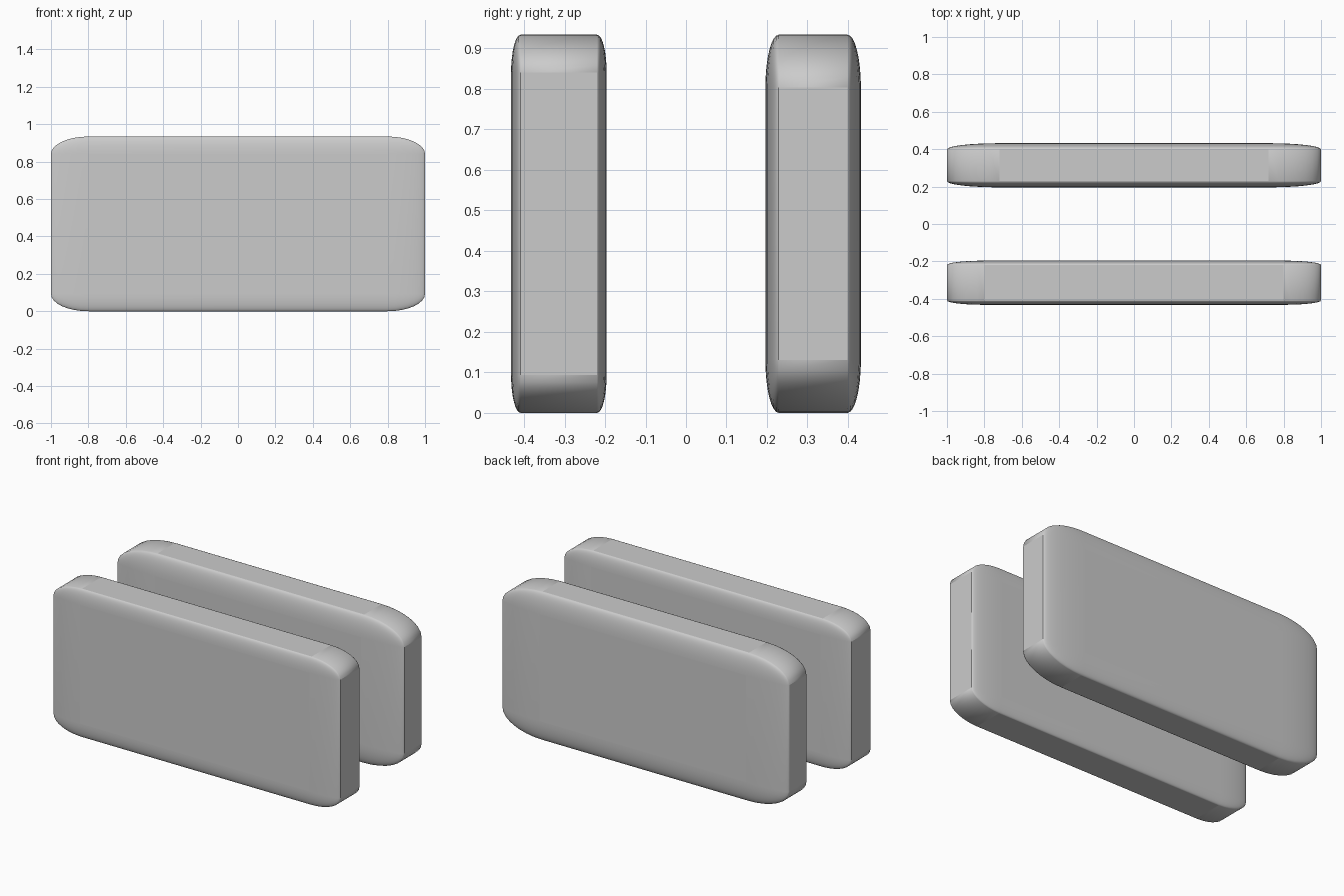
import bpy
import math

if "Cube" in bpy.data.objects:
    bpy.data.objects.remove(bpy.data.objects["Cube"])

THICK, HEIGHT = 0.236, 0.934


def slab(name, y, bevel):
    # Bevel acts on the unit cube, so the corners stretch with the object scale
    bpy.ops.mesh.primitive_cube_add(size=1, location=(0, y, HEIGHT / 2))
    ob = bpy.context.object
    ob.name = name
    ob.scale = (2.0, THICK, HEIGHT)
    mod = ob.modifiers.new("rounded_edges", 'BEVEL')
    mod.width = bevel
    mod.segments = 8
    bpy.ops.object.shade_smooth_by_angle(angle=math.radians(40))
    return ob


# Two parallel upright slabs; the back one is rounder
slab("front_slab", -0.314, 0.10)
slab("back_slab", 0.314, 0.14)
